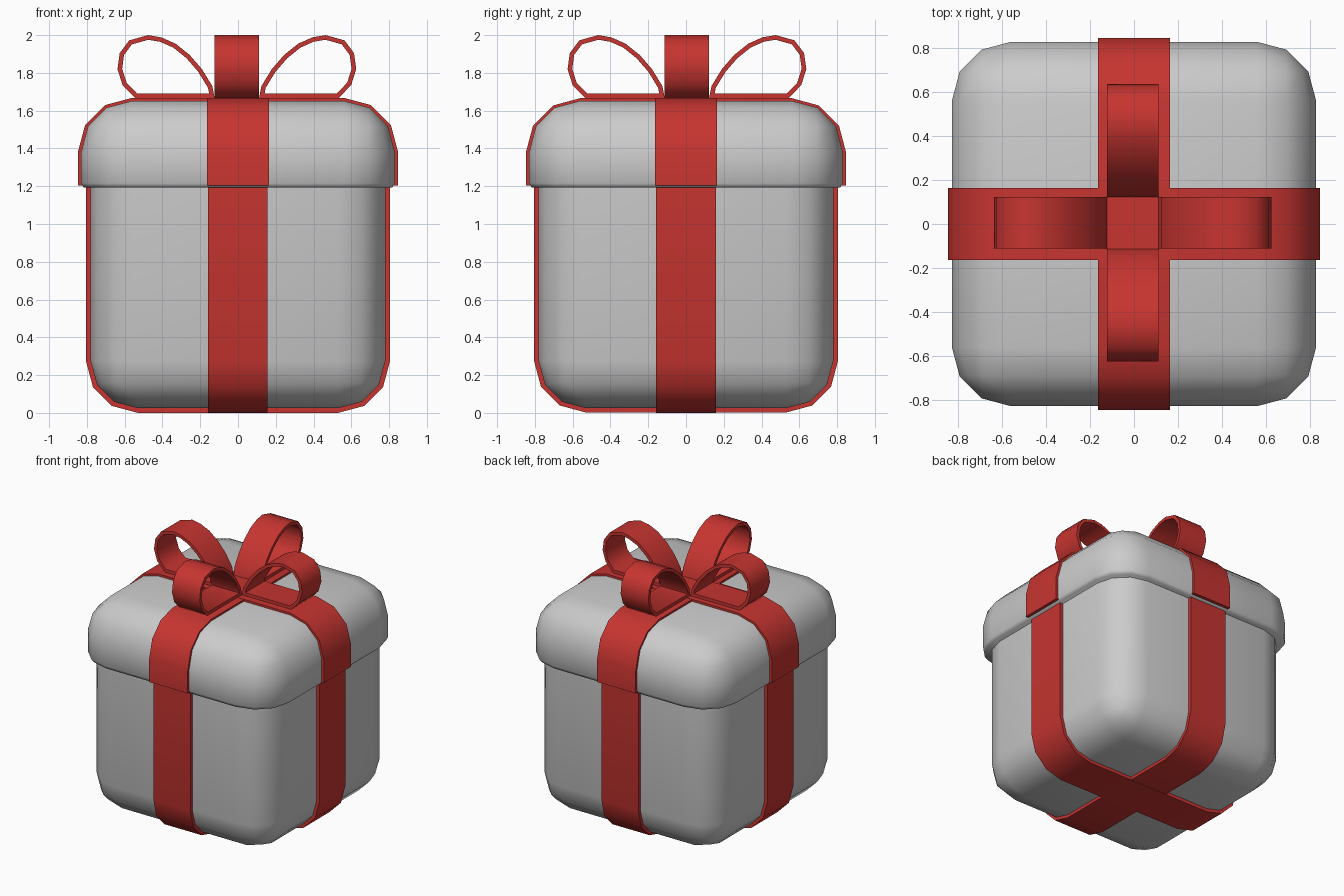
import bpy, bmesh
from math import sin, cos, pi, radians
from mathutils import Vector, Matrix

if "Cube" in bpy.data.objects:
    bpy.data.objects.remove(bpy.data.objects["Cube"])

red = bpy.data.materials.new("ribbon_red")
red.diffuse_color = (0.57, 0.035, 0.03, 1)
red.use_nodes = True
red.node_tree.nodes["Principled BSDF"].inputs["Base Color"].default_value = red.diffuse_color


def finish(bm, name, mat=None, angle=50):
    bmesh.ops.recalc_face_normals(bm, faces=bm.faces[:])
    me = bpy.data.meshes.new(name)
    bm.to_mesh(me)
    bm.free()
    ob = bpy.data.objects.new(name, me)
    bpy.context.collection.objects.link(ob)
    if mat:
        me.materials.append(mat)
    bpy.ops.object.select_all(action='DESELECT')
    ob.select_set(True)
    bpy.context.view_layer.objects.active = ob
    bpy.ops.object.shade_smooth_by_angle(angle=radians(angle))
    return ob


def rounded_box(half, z0, z1, radius):
    """Cube with every edge rounded in three segments."""
    bm = bmesh.new()
    bmesh.ops.create_cube(bm, size=1, matrix=Matrix.Translation((0, 0, (z0 + z1) / 2))
                          @ Matrix.Diagonal((2 * half, 2 * half, z1 - z0, 1)))
    bmesh.ops.bevel(bm, geom=bm.edges[:], offset=radius, segments=3,
                    profile=0.5, affect='EDGES')
    return bm


def cut(bm, z, up):
    """Slice at height z, drop the part on the 'up' side and cap it."""
    r = bmesh.ops.bisect_plane(bm, geom=bm.verts[:] + bm.edges[:] + bm.faces[:],
                               plane_co=(0, 0, z), plane_no=(0, 0, up), clear_outer=True)
    edges = [e for e in r['geom_cut'] if isinstance(e, bmesh.types.BMEdge)]
    return bmesh.ops.contextual_create(bm, geom=edges)['faces'][0]


def strip(name, path, width, thick, closed, turn, shift=(0, 0, 0)):
    """Flat band following an (x, z) path, thickened to the right of travel."""
    pts = [Vector(p) for p in path]
    n = len(pts)
    inner = []
    for i, p in enumerate(pts):
        a = pts[i - 1] if closed or i > 0 else None
        b = pts[(i + 1) % n] if closed or i < n - 1 else None
        d1 = (p - a).normalized() if a is not None else (b - p).normalized()
        d2 = (b - p).normalized() if b is not None else d1
        n1, n2 = Vector((d1.y, -d1.x)), Vector((d2.y, -d2.x))
        m = (n1 + n2).normalized()
        inner.append(p + m * thick / max(m.dot(n1), 0.6))
    bm = bmesh.new()
    rings = [[bm.verts.new((q.x, s * width / 2, q.y)) for q, s in
              ((p, -1), (p, 1), (c, 1), (c, -1))] for p, c in zip(pts, inner)]
    for i in range(n if closed else n - 1):
        r, t = rings[i], rings[(i + 1) % n]
        for k in range(4):
            bm.faces.new((r[k], r[(k + 1) % 4], t[(k + 1) % 4], t[k]))
    if not closed:
        bm.faces.new(rings[0])
        bm.faces.new(rings[-1])
    bm.transform(Matrix.Translation(shift) @ Matrix.Rotation(turn, 4, 'Z'))
    return finish(bm, name, red)


def arc(cx, cz, r, a0, a1):
    return [(cx + r * cos(radians(a0 + (a1 - a0) * k / 3)),
             cz + r * sin(radians(a0 + (a1 - a0) * k / 3))) for k in range(4)]


# box body, its open top hidden in the lid
bm = rounded_box(0.78, 0.025, 1.8, 0.25)
cut(bm, 1.25, 1)
finish(bm, "box_body")

# lid with a small turned-in rim
bm = rounded_box(0.83, 0.6, 1.652, 0.27)
base = cut(bm, 1.215, -1)
low = bmesh.ops.extrude_discrete_faces(bm, faces=[base])['faces'][0]
for v in low.verts:
    v.co = (v.co.x * 0.985, v.co.y * 0.985, 1.192)
bmesh.ops.remove_doubles(bm, verts=bm.verts[:], dist=1e-5)
rim = [e for e in bm.edges if e.is_boundary]
if rim:
    bmesh.ops.bridge_loops(bm, edges=rim)
finish(bm, "lid", angle=60)

# ribbons round the body and over the lid, in both directions
for i, label in enumerate(("side_to_side", "front_to_back")):
    turn, lift = i * pi / 2, i * 0.002
    body = ([(-0.805, 1.21)] + arc(-0.53, 0.275, 0.275, 180, 270)
            + arc(0.53, 0.275, 0.275, 270, 360) + [(0.805, 1.21)])
    strip("body_ribbon_" + label, body[::-1], 0.315, 0.035, False, turn, (0, 0, lift))
    lid = ([(-0.848, 1.205)] + arc(-0.56, 1.38, 0.288, 180, 90)
           + arc(0.56, 1.38, 0.288, 90, 0) + [(0.848, 1.205)])
    strip("lid_ribbon_" + label, lid, 0.33, 0.03, False, turn, (0, 0, -lift))

# four bow loops
loop = [(0.118, 1.668), (0.13, 1.73), (0.185, 1.82), (0.25, 1.895), (0.325, 1.955),
        (0.40, 1.988), (0.47, 2.0), (0.57, 1.972), (0.62, 1.905), (0.632, 1.82),
        (0.605, 1.735), (0.54, 1.668)]
for i, side in enumerate(("right", "back", "left", "front")):
    strip("bow_loop_" + side, loop, 0.235, 0.024, True, i * pi / 2, (-0.006, 0.005, 0))
